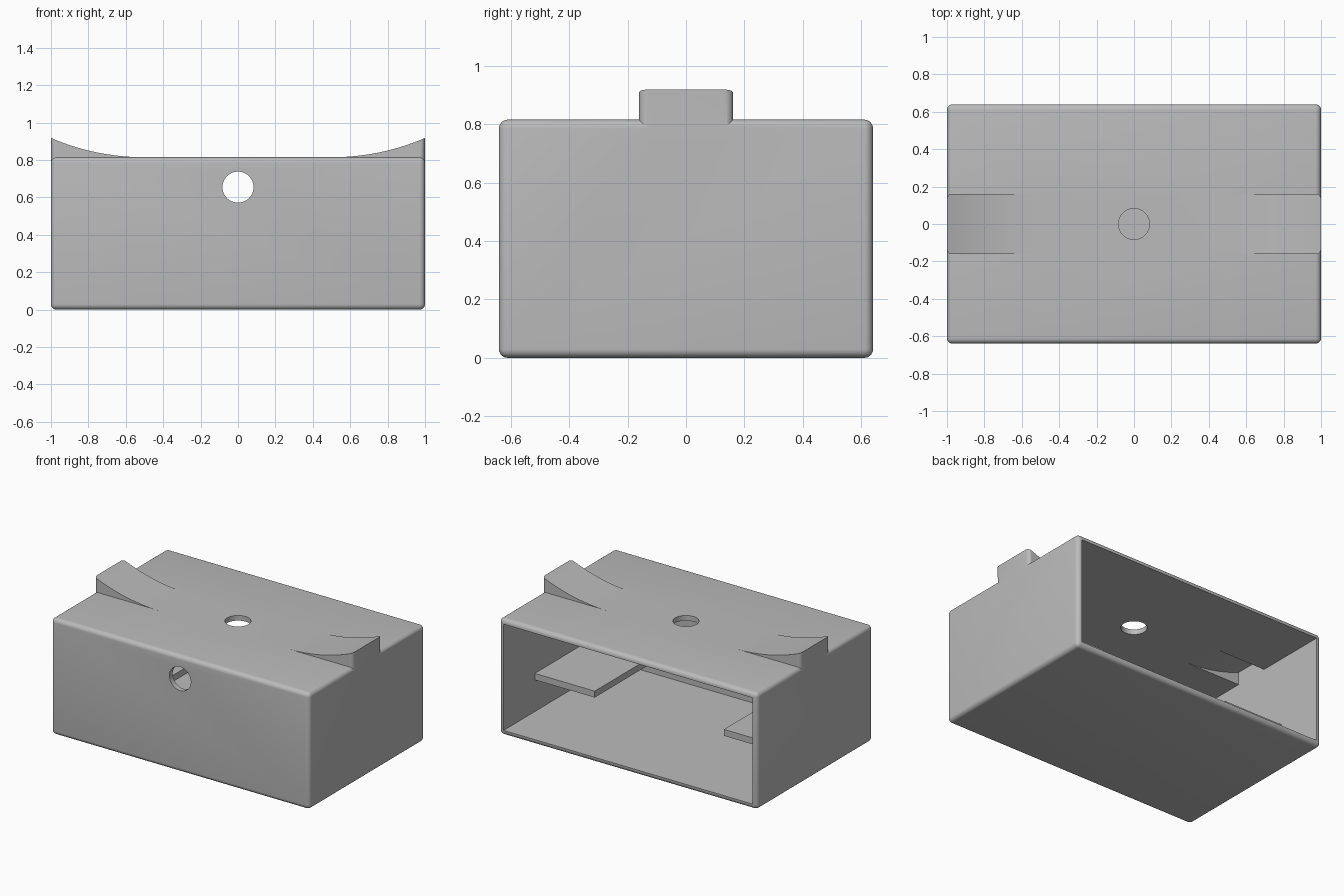
import bpy, bmesh
from mathutils import Matrix, Vector

default = bpy.data.objects.get("Cube")
if default:
    bpy.data.objects.remove(default, do_unlink=True)

LENGTH, DEPTH, HEIGHT = 2.0, 1.28, 0.815
WALL, ROUND = 0.036, 0.03
RAMP_START, RAMP_RISE, RAMP_HALF = 0.5, 0.103, 0.16

grey = bpy.data.materials.new("light grey plastic")
grey.use_nodes = True
colour = (0.5, 0.5, 0.5, 1)
grey.diffuse_color = colour
grey.node_tree.nodes["Principled BSDF"].inputs["Base Color"].default_value = colour


def finish(name, bm):
    bmesh.ops.recalc_face_normals(bm, faces=bm.faces)
    mesh = bpy.data.meshes.new(name)
    bm.to_mesh(mesh)
    bm.free()
    mesh.materials.append(grey)
    obj = bpy.data.objects.new(name, mesh)
    bpy.context.collection.objects.link(obj)
    return obj


def box(name, low, high, bevel=0):
    low, high = Vector(low), Vector(high)
    bm = bmesh.new()
    place = Matrix.Translation((low + high) / 2) @ Matrix.Diagonal((high - low).to_4d())
    bmesh.ops.create_cube(bm, size=1, matrix=place)
    if bevel:
        bmesh.ops.bevel(bm, geom=bm.edges[:], offset=bevel, segments=6,
                        profile=0.5, affect='EDGES')
    return finish(name, bm)


def cylinder(name, centre, axis_rotation):
    bm = bmesh.new()
    bmesh.ops.create_cone(bm, cap_ends=True, segments=48, radius1=0.083, radius2=0.083,
                          depth=0.3, matrix=Matrix.Translation(centre) @ axis_rotation)
    return finish(name, bm)


def ramp(name, side, inset=0, bevel=0):
    """Wedge with a concave circular top, rising towards one end."""
    end = LENGTH / 2
    run = end - RAMP_START
    radius = (run ** 2 + RAMP_RISE ** 2) / (2 * RAMP_RISE)
    last = end - inset
    profile = [(last, 0.74), (RAMP_START, 0.74)]
    for i in range(25):
        x = RAMP_START + (last - RAMP_START) * i / 24
        drop = (radius ** 2 - (x - RAMP_START) ** 2) ** 0.5
        profile.append((x, HEIGHT - inset + radius - drop))
    half = RAMP_HALF - inset
    bm = bmesh.new()
    face = bm.faces.new([bm.verts.new((side * x, -half, z)) for x, z in profile])
    new = bmesh.ops.extrude_face_region(bm, geom=[face])["geom"]
    bmesh.ops.translate(bm, vec=(0, 2 * half, 0),
                        verts=[v for v in new if isinstance(v, bmesh.types.BMVert)])
    if bevel:
        upright = [e for e in bm.edges if all(abs(v.co.x) > last - 0.001 for v in e.verts)
                   and abs(e.verts[0].co.z - e.verts[1].co.z) > 0.05]
        bmesh.ops.bevel(bm, geom=upright, offset=bevel, segments=6,
                        profile=0.5, affect='EDGES')
    return finish(name, bm)


def combine(target, tool, operation):
    bpy.context.view_layer.objects.active = target
    mod = target.modifiers.new(operation, 'BOOLEAN')
    mod.operation, mod.solver, mod.object = operation, 'EXACT', tool
    bpy.ops.object.modifier_apply(modifier=mod.name)
    bpy.data.objects.remove(tool, do_unlink=True)


# Rounded housing with a curved ramp at each end
half_x, half_y = LENGTH / 2, DEPTH / 2
housing = box("housing", (-half_x, -half_y, 0), (half_x, half_y, HEIGHT), ROUND)
for side in (-1, 1):
    combine(housing, ramp("ramp", side, bevel=ROUND), 'UNION')

# Hollow interior, open at the back, following the ramps
combine(housing, box("cavity", (WALL - half_x, WALL - half_y, WALL),
                     (half_x - WALL, half_y + 0.1, HEIGHT - WALL)), 'DIFFERENCE')
for side in (-1, 1):
    combine(housing, ramp("ramp_hollow", side, inset=WALL), 'DIFFERENCE')

# Round holes in the top and the front wall
combine(housing, cylinder("top_hole", (0, 0, HEIGHT), Matrix.Identity(4)), 'DIFFERENCE')
combine(housing, cylinder("front_hole", (0, -half_y, 0.655),
                          Matrix.Rotation(1.5708, 4, 'X')), 'DIFFERENCE')

# Inner shelves on the end walls
shelves = []
for side, name in ((1, "left_shelf"), (-1, "right_shelf")):
    x1, x2 = sorted((side * 0.5, side * (half_x - WALL)))
    shelves.append(box(name, (x1, -0.295, 0.258), (x2, 0.295, 0.303)))

bpy.ops.object.select_all(action='DESELECT')
housing.select_set(True)
bpy.context.view_layer.objects.active = housing
bpy.ops.object.shade_smooth_by_angle(angle=0.5)
